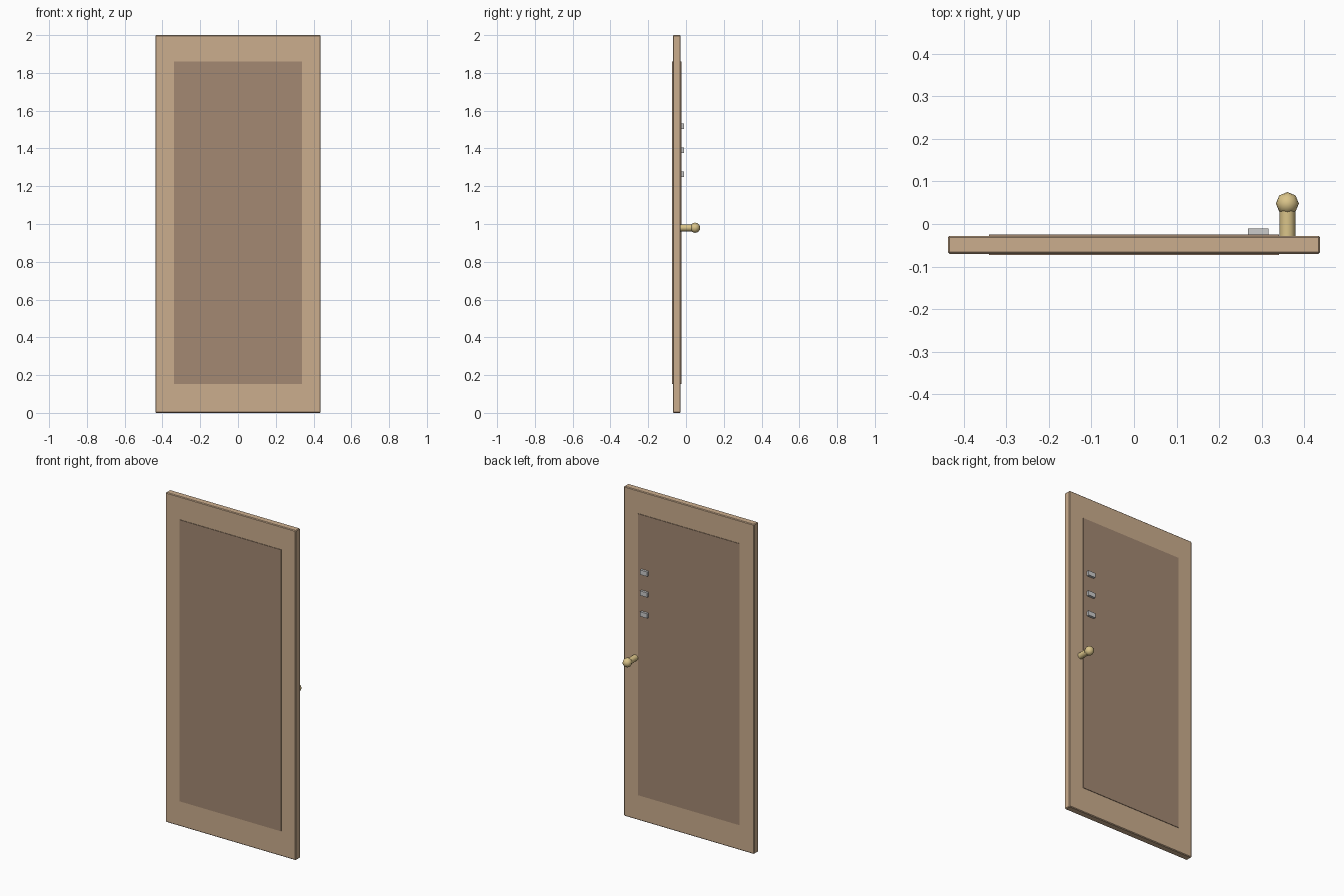
import bpy
from math import pi

if "Cube" in bpy.data.objects:
    bpy.data.objects.remove(bpy.data.objects["Cube"])


def material(name, color):
    m = bpy.data.materials.new(name)
    m.diffuse_color = (*color, 1)
    m.use_nodes = True
    m.node_tree.nodes["Principled BSDF"].inputs["Base Color"].default_value = m.diffuse_color
    return m


WOOD = material("wood", (0.60, 0.42, 0.27))
DARK_WOOD = material("dark_wood", (0.37, 0.25, 0.17))
BRASS = material("brass", (0.70, 0.55, 0.25))


def box(name, x, y, z, mat=None, bevel=0.0):
    """Box from (min, max) ranges on each axis."""
    ranges = (x, y, z)
    bpy.ops.mesh.primitive_cube_add(size=1, location=[(a + b) / 2 for a, b in ranges])
    ob = bpy.context.object
    ob.name = name
    ob.scale = [b - a for a, b in ranges]
    bpy.ops.object.transform_apply(location=False, rotation=False, scale=True)
    if mat:
        ob.data.materials.append(mat)
    if bevel:
        mod = ob.modifiers.new("Bevel", "BEVEL")
        mod.width = bevel
        mod.segments = 1
    return ob


# Door slab with softened edges
box("door_slab", (-0.437, 0.437), (-0.07, -0.028), (0, 2), WOOD, 0.004)

# Thin raised panels on both faces
box("front_panel", (-0.34, 0.34), (-0.073, -0.068), (0.152, 1.86), DARK_WOOD)
box("back_panel", (-0.34, 0.34), (-0.03, -0.025), (0.152, 1.86), DARK_WOOD)

# Row of three lock blocks on the back
for i in range(3):
    z = 1.263 + 0.127 * i
    box(f"lock_{i + 1}", (0.268, 0.316), (-0.026, -0.0105), (z - 0.014, z + 0.014))

# Handle stem and knob
bpy.ops.mesh.primitive_cylinder_add(vertices=12, radius=0.0185, depth=0.07,
                                    location=(0.36, 0.005, 0.98), rotation=(pi / 2, 0, 0))
stem = bpy.context.object
stem.name = "handle_stem"
bpy.ops.mesh.primitive_uv_sphere_add(segments=8, ring_count=8, radius=0.027,
                                     location=(0.36, 0.048, 0.98))
knob = bpy.context.object
knob.name = "handle_knob"
for ob in (stem, knob):
    ob.data.materials.append(BRASS)
    bpy.ops.object.select_all(action="DESELECT")
    ob.select_set(True)
    bpy.context.view_layer.objects.active = ob
    bpy.ops.object.shade_smooth_by_angle(angle=pi / 3)
